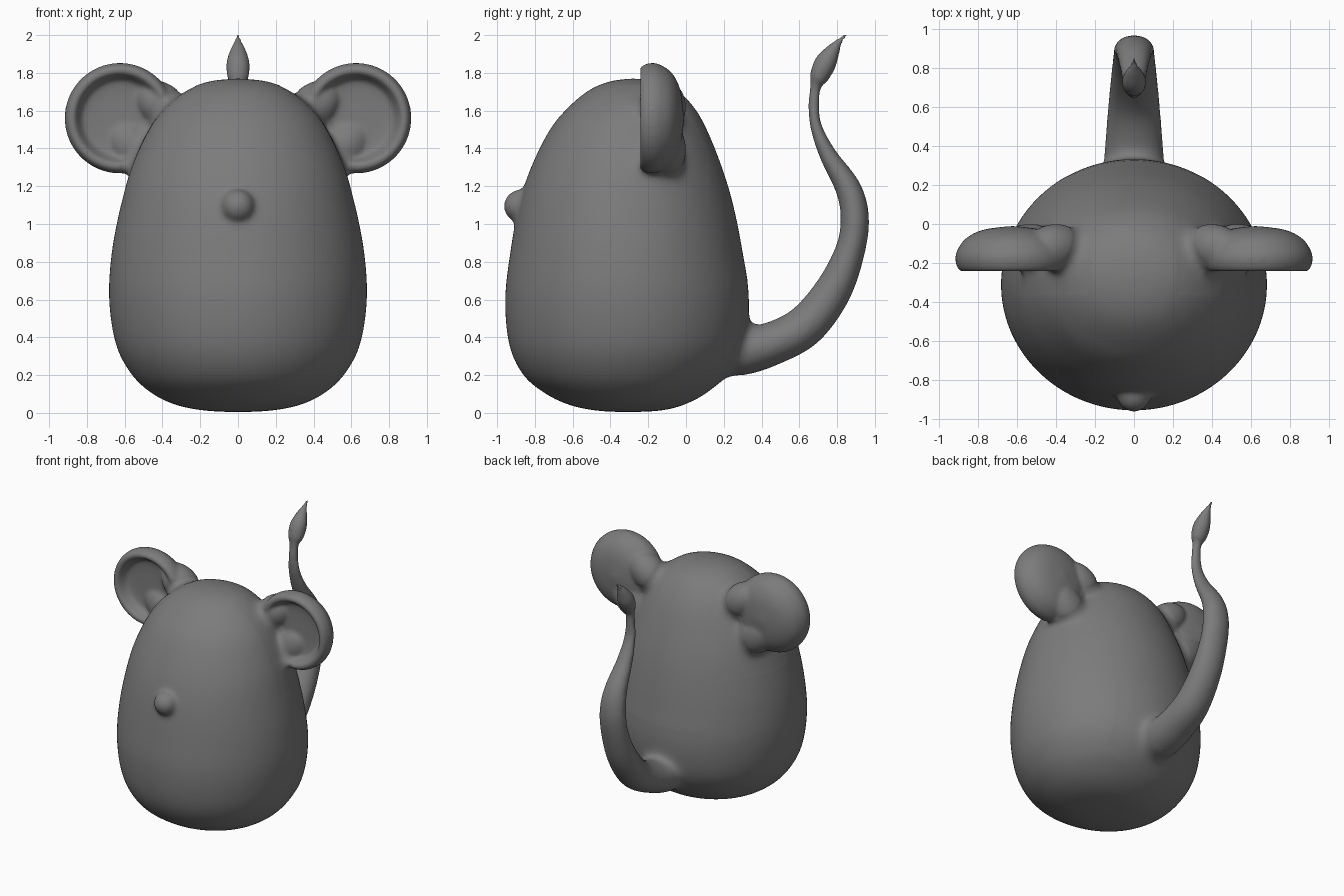
import bpy, bmesh, math
from mathutils import Vector, Matrix
from mathutils.bvhtree import BVHTree

cube = bpy.data.objects.get("Cube")
if cube:
    bpy.data.objects.remove(cube, do_unlink=True)

grey = bpy.data.materials.new("grey_clay")
grey.use_nodes = True
colour = (0.2, 0.2, 0.2, 1)
grey.diffuse_color = colour
grey.node_tree.nodes["Principled BSDF"].inputs["Base Color"].default_value = colour


def spline(rows, steps=6):
    """Catmull-Rom interpolation of parameter rows."""
    pts = [Vector(r) for r in rows]
    pts = [pts[0]] + pts + [pts[-1]]
    out = []
    for a, b, c, d in zip(pts, pts[1:], pts[2:], pts[3:]):
        for i in range(steps):
            t = i / steps
            out.append(b + (c - a) * t / 2 + (a * 2 - b * 5 + c * 4 - d) * t**2 / 2
                       + (b * 3 - a - c * 3 + d) * t**3 / 2)
    return out + [pts[-1]]


def loft(bm, rings, sides=64):
    """Skin a closed tube through elliptical rings given as (centre, u, v)."""
    loops = [[bm.verts.new(c + u * math.cos(math.tau * i / sides)
                           + v * math.sin(math.tau * i / sides))
              for i in range(sides)] for c, u, v in rings]
    faces = [bm.faces.new(loops[0]), bm.faces.new(loops[-1])]
    for lo, hi in zip(loops, loops[1:]):
        for i in range(sides):
            j = (i + 1) % sides
            faces.append(bm.faces.new((lo[i], lo[j], hi[j], hi[i])))
    bmesh.ops.recalc_face_normals(bm, faces=faces)


def ball(bm, centre, size, tilt=0):
    m = Matrix.Translation(centre) @ Matrix.Rotation(tilt, 4, 'Y') @ Matrix.Diagonal((*size, 1))
    bmesh.ops.create_uvsphere(bm, u_segments=40, v_segments=24, radius=1, matrix=m)


X, Y, Z = Vector((1, 0, 0)), Vector((0, 1, 0)), Vector((0, 0, 1))
bm = bmesh.new()

# Egg-shaped body: height, half width, front y, back y
body = [(0.004, 0.01, -0.32, -0.30), (0.012, 0.17, -0.47, -0.14), (0.04, 0.32, -0.61, -0.02),
        (0.1, 0.45, -0.74, 0.1), (0.2, 0.56, -0.86, 0.22), (0.36, 0.645, -0.935, 0.31),
        (0.6, 0.682, -0.957, 0.335), (0.85, 0.668, -0.93, 0.30), (1.1, 0.62, -0.885, 0.25),
        (1.3, 0.565, -0.82, 0.19), (1.5, 0.475, -0.72, 0.11), (1.62, 0.385, -0.62, 0.04),
        (1.71, 0.27, -0.51, -0.05), (1.755, 0.15, -0.40, -0.16), (1.77, 0.01, -0.29, -0.27)]
loft(bm, [(Vector((0, (f + b) / 2, z)), X * w, Y * (b - f) / 2)
          for z, w, f, b in spline(body)], 96)
body_tree = BVHTree.FromBMesh(bm)

# Nose
ball(bm, (0, -0.878, 1.095), (0.088, 0.088, 0.088))

# Ears: dished front, rolled rim, domed back (radius, y)
ear = [(0.005, -0.165), (0.12, -0.165), (0.195, -0.175), (0.22, -0.21), (0.245, -0.245),
       (0.275, -0.235), (0.292, -0.19), (0.285, -0.14), (0.24, -0.075), (0.15, -0.03), (0.005, -0.01)]
for side in (-1, 1):
    loft(bm, [(Vector((side * 0.625, y, 1.56)), X * r, Z * r) for r, y in spline(ear)])
    ball(bm, (side * 0.53, -0.11, 1.39), (0.2, 0.11, 0.13), side * -0.7)
    ball(bm, (side * 0.4, -0.12, 1.62), (0.17, 0.12, 0.12), side * -0.7)

# Tail with tuft: y, z, radius in profile, half width
tail = [(0.15, 0.34, 0.15, 0.16), (0.3, 0.335, 0.135, 0.155), (0.45, 0.365, 0.115, 0.145),
        (0.63, 0.46, 0.11, 0.13), (0.78, 0.65, 0.098, 0.115), (0.872, 0.87, 0.078, 0.105),
        (0.893, 1.04, 0.075, 0.1), (0.858, 1.19, 0.068, 0.085), (0.75, 1.37, 0.046, 0.06),
        (0.688, 1.52, 0.031, 0.045), (0.677, 1.64, 0.029, 0.036), (0.687, 1.73, 0.03, 0.036),
        (0.705, 1.78, 0.05, 0.056), (0.74, 1.855, 0.057, 0.06), (0.782, 1.925, 0.035, 0.038),
        (0.81, 1.965, 0.017, 0.018), (0.848, 2.003, 0.008, 0.008)]
path = spline(tail)
rings = []
for i, (y, z, r, w) in enumerate(path):
    a, b = path[max(i - 1, 0)], path[min(i + 1, len(path) - 1)]
    normal = Vector((0, a[1] - b[1], b[0] - a[0])).normalized()
    rings.append((Vector((0, y, z)), X * w, normal * r))
loft(bm, rings, 32)

mesh = bpy.data.meshes.new("mouse_figure")
bm.to_mesh(mesh)
bm.free()
figure = bpy.data.objects.new("mouse_figure", mesh)
bpy.context.collection.objects.link(figure)

# Fuse the parts into one skin
remesh = figure.modifiers.new("fuse", 'REMESH')
remesh.mode = 'VOXEL'
remesh.voxel_size = 0.0125
fused = bpy.data.meshes.new_from_object(
    figure.evaluated_get(bpy.context.evaluated_depsgraph_get()))
figure.modifiers.clear()
figure.data = fused

# Soften the whole skin slightly, and the joints into fillets
bm = bmesh.new()
bm.from_mesh(fused)


def relax(verts, rounds):
    for _ in range(rounds):
        bmesh.ops.smooth_vert(bm, verts=verts, factor=0.5,
                              use_axis_x=True, use_axis_y=True, use_axis_z=True)


def at_joint(co):
    near = body_tree.find_nearest(co)[3] < 0.06
    by_ear = abs(co.x) > 0.22 and co.z > 1.1 and -0.36 < co.y < 0.12
    by_tail = co.y > 0.12 and co.z < 0.7 and abs(co.x) < 0.35
    return near and (by_ear or by_tail)


def by_nose(co):
    return co.y < -0.8 and (co - Vector((0, -0.88, 1.095))).length < 0.16


relax([v for v in bm.verts if v.co.z < 1.72 or v.co.y < 0.5], 4)
relax([v for v in bm.verts if at_joint(v.co)], 40)
relax([v for v in bm.verts if by_nose(v.co)], 8)
for f in bm.faces:
    f.smooth = True
    f.material_index = 0
bm.to_mesh(fused)
bm.free()
fused.materials.clear()
fused.materials.append(grey)
